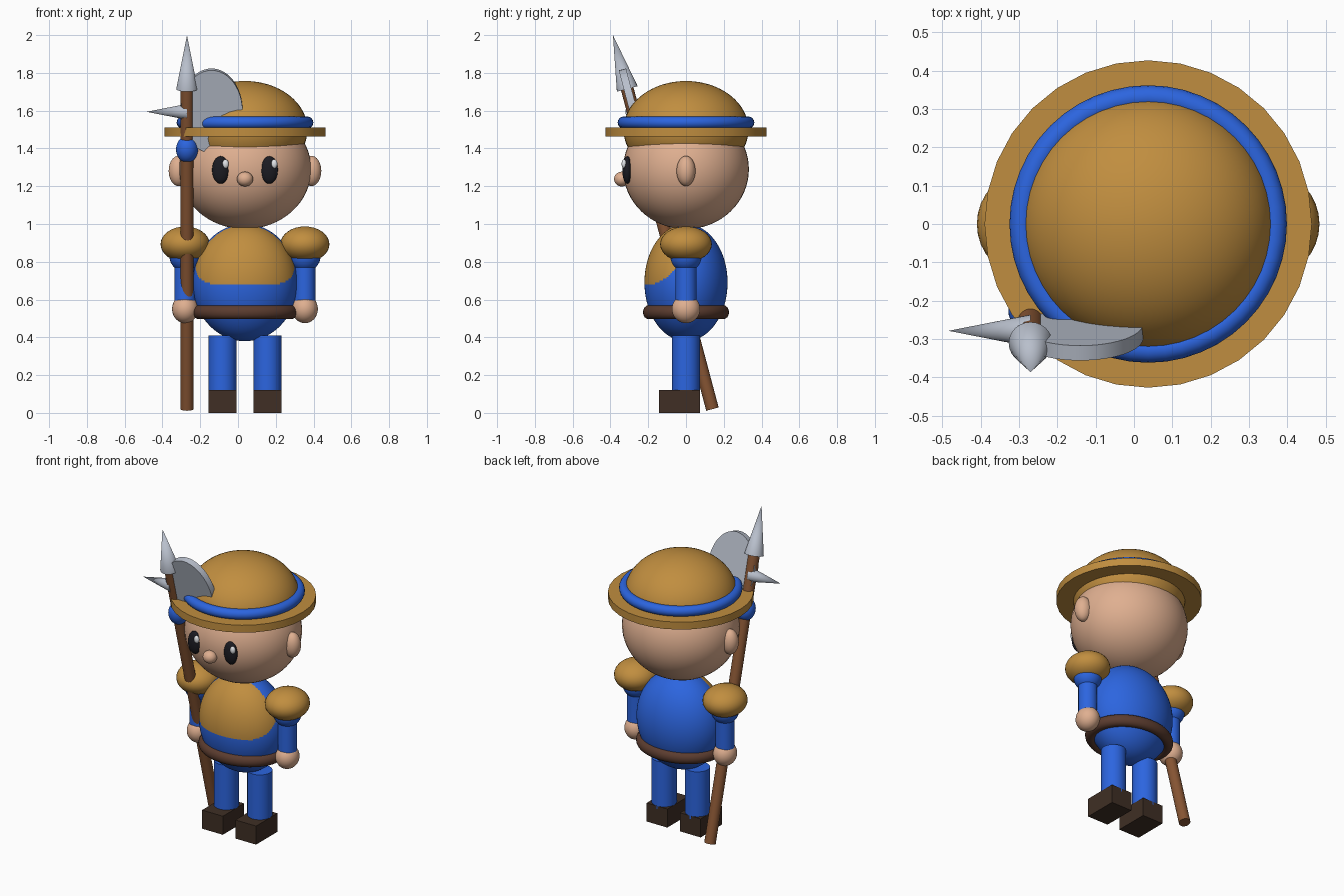
import bpy, math
from mathutils import Vector

if "Cube" in bpy.data.objects:
    bpy.data.objects.remove(bpy.data.objects["Cube"])

CX = 0.037                      # body centre line
TILT = math.atan(0.266)         # lean of the polearm


def mat(name, r, g, b):
    m = bpy.data.materials.new(name)
    m.diffuse_color = (r, g, b, 1)
    m.use_nodes = True
    m.node_tree.nodes["Principled BSDF"].inputs["Base Color"].default_value = m.diffuse_color
    return m


GOLD = mat("gold cloth", 0.53, 0.27, 0.05)
BLUE = mat("blue cloth", 0.025, 0.13, 0.74)
SKIN = mat("skin", 0.74, 0.43, 0.28)
STEEL = mat("steel", 0.48, 0.52, 0.60)
BOOT = mat("dark boot leather", 0.05, 0.028, 0.018)
BELT = mat("belt leather", 0.105, 0.045, 0.028)
WOOD = mat("wood", 0.24, 0.09, 0.033)
EYE = mat("eye black", 0.011, 0.011, 0.016)
WHITE = mat("eye shine", 0.8, 0.82, 0.85)


def finish(name, m, scale=None, angle=35):
    o = bpy.context.object
    o.name = name
    if scale:
        o.scale = scale
    bpy.ops.object.transform_apply(location=False, rotation=False, scale=True)
    o.data.materials.append(m)
    bpy.ops.object.shade_smooth_by_angle(angle=math.radians(angle))
    return o


def ball(name, m, loc, radii, seg=32, rings=16):
    bpy.ops.mesh.primitive_uv_sphere_add(segments=seg, ring_count=rings, location=loc)
    return finish(name, m, radii)


def ring(name, m, loc, major, minor, scale=(1, 1, 1)):
    bpy.ops.mesh.primitive_torus_add(location=loc, major_radius=major, minor_radius=minor,
                                     major_segments=48, minor_segments=16)
    return finish(name, m, scale, 60)


def rod(name, m, a, b, r1, r2=None, sides=24):
    """Cylinder or cone running from point a to point b."""
    a, b = Vector(a), Vector(b)
    d = b - a
    bpy.ops.mesh.primitive_cone_add(vertices=sides, radius1=r1, radius2=r1 if r2 is None else r2,
                                    depth=d.length, location=(a + b) / 2,
                                    rotation=d.to_track_quat('Z', 'Y').to_euler())
    return finish(name, m)


def on_pole(z):
    return Vector((-0.27, 0.14 - 0.266 * (z - 0.02), z))


# Head and face
ball("head", SKIN, (CX, 0, 1.29), (0.351, 0.333, 0.317), 48, 32)
ball("nose", SKIN, (CX, -0.34, 1.238), (0.043, 0.041, 0.039))
for s, side in ((-1, "right"), (1, "left")):
    ball(side + "_ear", SKIN, (CX + s * 0.352, 0, 1.281), (0.052, 0.05, 0.08))
    ball(side + "_eye", EYE, (CX + s * 0.129, -0.311, 1.286), (0.045, 0.026, 0.073))
    ball(side + "_eye_shine", WHITE, (CX + s * 0.129 + 0.026, -0.328, 1.318),
         (0.017, 0.013, 0.024), 16, 10)

# Hat
ball("hat_dome", GOLD, (CX, 0, 1.5), (0.331, 0.331, 0.257), 48, 32)
rod("hat_brim", GOLD, (CX, 0, 1.463), (CX, 0, 1.511), 0.427, sides=32)
ring("hat_band", BLUE, (CX, 0, 1.537), 0.33, 0.032)

# Torso, with a gold chest panel on the upper front
torso = ball("torso", BLUE, (CX, 0, 0.69), (0.277, 0.22, 0.31), 128, 96)
torso.data.materials.append(GOLD)
for p in torso.data.polygons:
    y, z = p.center.y, p.center.z + 0.69
    if y < -0.045 and z > 0.68 + 4 * max(0, y + 0.2) ** 2:
        p.material_index = 1
ring("belt", BELT, (CX, 0, 0.533), 0.241, 0.037, (1, 0.82, 1))

# Arms and legs
for s, side in ((-1, "right"), (1, "left")):
    x = CX + s * 0.317
    ball(side + "_shoulder_pad", GOLD, (x, 0, 0.893), (0.13, 0.137, 0.094))
    ball(side + "_upper_arm", BLUE, (x, 0, 0.83), (0.083, 0.083, 0.083))
    rod(side + "_sleeve", BLUE, (x, 0, 0.57), (x, 0, 0.83), 0.056)
    ball(side + "_hand", SKIN, (x, 0, 0.55), (0.069, 0.075, 0.075))
    x = CX + s * 0.119
    rod(side + "_leg", BLUE, (x, 0, 0.1), (x, 0, 0.41), 0.074)
    bpy.ops.mesh.primitive_cube_add(size=1, location=(x, -0.035, 0.06))
    finish(side + "_boot", BOOT, (0.148, 0.217, 0.12))

# Leaning polearm: shaft, point, spike, round axe blade and knob
rod("pole", WOOD, on_pole(0.02), on_pole(1.75), 0.034)
rod("spear_point", STEEL, on_pole(1.715), on_pole(2.0), 0.057, 0)
hub = on_pole(1.594)
rod("side_spike", STEEL, hub + Vector((0.0, 0, 0)), (-0.484, hub.y, 1.594), 0.042, 0)
bpy.ops.mesh.primitive_cylinder_add(vertices=48, radius=1, depth=0.04,
                                    location=(-0.14, hub.y, 1.6),
                                    rotation=(math.pi / 2 + TILT, 0, 0))
finish("axe_blade", STEEL, (0.164, 0.226, 1))
knob = ball("pole_knob", BLUE, on_pole(1.395), (0.058, 0.058, 0.072))
knob.rotation_euler.x = TILT
